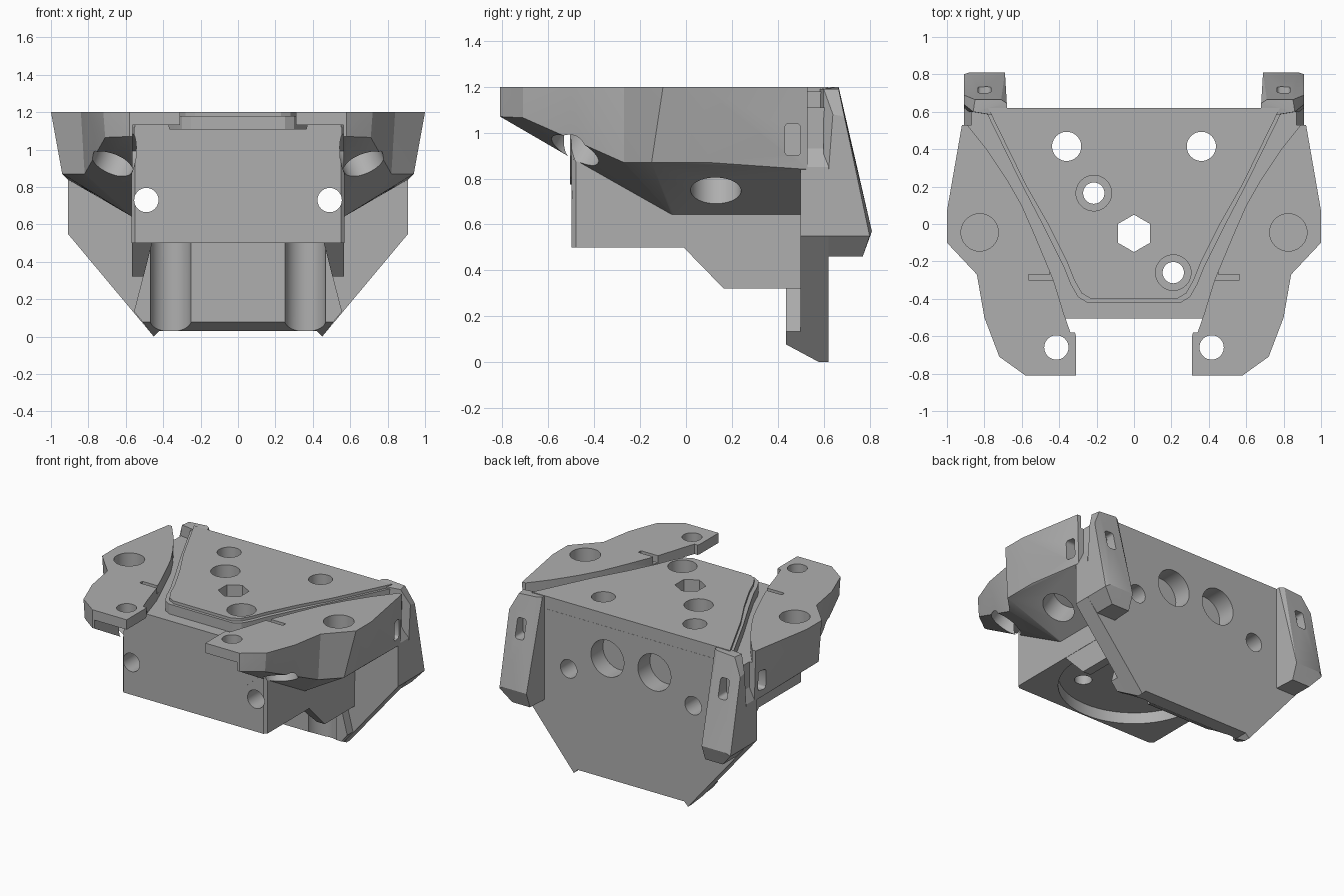
import bpy, bmesh, math
from mathutils import Vector

cube = bpy.data.objects.get("Cube")
if cube:
    bpy.data.objects.remove(cube)

grey = bpy.data.materials.new("plain grey")
grey.use_nodes = True
grey.diffuse_color = (0.43, 0.43, 0.43, 1)
grey.node_tree.nodes["Principled BSDF"].inputs["Base Color"].default_value = (0.43, 0.43, 0.43, 1)


def finish(bm, name):
    bmesh.ops.recalc_face_normals(bm, faces=bm.faces)
    mesh = bpy.data.meshes.new(name)
    bm.to_mesh(mesh)
    bm.free()
    mesh.materials.append(grey)
    ob = bpy.data.objects.new(name, mesh)
    bpy.context.scene.collection.objects.link(ob)
    return ob


def hull(name, pts, side=1):
    bm = bmesh.new()
    for x, y, z in pts:
        bm.verts.new((x * side, y, z))
    res = bmesh.ops.convex_hull(bm, input=bm.verts)
    loose = [v for v in res["geom_interior"] if isinstance(v, bmesh.types.BMVert)]
    bmesh.ops.delete(bm, geom=loose, context="VERTS")
    return finish(bm, name)


def prism(name, outline, lo, hi, axis="z"):
    place = {"z": lambda a, b, c: (a, b, c), "y": lambda a, b, c: (a, c, b),
             "x": lambda a, b, c: (c, a, b)}[axis]
    bm = bmesh.new()
    face = bm.faces.new([bm.verts.new(place(a, b, lo)) for a, b in outline])
    ext = bmesh.ops.extrude_face_region(bm, geom=[face])
    shift = Vector(place(0, 0, hi - lo))
    bmesh.ops.translate(bm, vec=shift, verts=[v for v in ext["geom"] if isinstance(v, bmesh.types.BMVert)])
    return finish(bm, name)


def rod(name, start, end, radius, sides=40):
    a, b = Vector(start), Vector(end)
    bm = bmesh.new()
    bmesh.ops.create_cone(bm, cap_ends=True, segments=sides, radius1=radius, radius2=radius,
                          depth=(b - a).length)
    rot = (b - a).to_track_quat("Z", "Y").to_matrix().to_4x4()
    bm.transform(rot)
    bmesh.ops.translate(bm, vec=(a + b) / 2, verts=bm.verts)
    return finish(bm, name)


def mirrored(half):
    return half + [(-x, y) for x, y in reversed(half)]


def slot_outline(a, b, half_width, half_height, corner=0.02):
    # upright slot with rounded corners
    pts = []
    for i in range(16):
        t = math.tau * (i + 0.5) / 16
        sa, sb = math.copysign(1, math.cos(t)), math.copysign(1, math.sin(t))
        pts.append((a + sa * (half_width - corner) + corner * math.cos(t),
                    b + sb * (half_height - corner) + corner * math.sin(t)))
    return pts


def combine(base, tools, operation):
    for tool in tools:
        tool.hide_render = True
        mod = base.modifiers.new(tool.name, "BOOLEAN")
        mod.operation, mod.solver, mod.object = operation, "EXACT", tool
    bpy.context.view_layer.update()
    graph = bpy.context.evaluated_depsgraph_get()
    mesh = bpy.data.meshes.new_from_object(base.evaluated_get(graph))
    base.modifiers.clear()
    base.data = mesh
    for tool in tools:
        bpy.data.objects.remove(tool)


# central block with a round recess below
body = prism("mount_body", mirrored([(0.55, -0.5), (0.57, -0.48), (0.57, 0.53)]), 0.5, 1.15)
combine(body, [rod("round_recess", (0, 0, 0.3), (0, 0, 0.58), 0.49, 64)], "DIFFERENCE")
adds = [prism("front_panel", mirrored([(0.3, 0.775), (0.42, 0.81), (0.52, 0.9), (0.555, 1.0), (0.555, 1.12)]),
              -0.505, -0.4, "y")]

# back plate and its thicker lower pad
plate = mirrored([(0.42, 0.03), (0.45, 0.0), (0.91, 0.55), (0.91, 0.85), (0.87, 0.93), (0.87, 1.185)])
adds.append(prism("back_plate", plate, 0.5, 0.62, "y"))
pad = mirrored([(0.42, 0.03), (0.45, 0.005), (0.556, 0.134), (0.46, 0.505)])
adds.append(prism("lower_pad", pad, 0.435, 0.55, "y"))

for s in (1, -1):
    # skirts with leaning inner faces
    skirt = [(-0.02, 0.51), (0.165, 0.32), (0.505, 0.32), (0.505, 0.51)]
    adds.append(hull("skirt", [(0.568, y, z) for y, z in skirt]
                     + [(0.505 if z < 0.4 else 0.457, y, z) for y, z in skirt], s))
    # wing: thin tip, front and rear halves
    tip = [(0.31, -0.81), (0.58, -0.81), (0.7, -0.71), (0.7, -0.3), (0.4, -0.3), (0.31, -0.6)]
    adds.append(hull("wing_tip", [(x, y, z) for x, y in tip for z in (1.13, 1.2)], s))
    adds.append(hull("wing_front", [
        (0.565, -0.81, 1.2), (0.58, -0.81, 1.2), (0.72, -0.71, 1.2), (0.8, -0.5, 1.2), (0.84, -0.27, 1.2),
        (0.565, -0.06, 1.2), (0.565, -0.81, 1.07), (0.58, -0.81, 1.07), (0.71, -0.71, 1.065),
        (0.82, -0.27, 0.87), (0.565, -0.5, 0.89), (0.565, -0.06, 0.64)], s))
    adds.append(hull("wing_rear", [
        (0.45, -0.27, 1.2), (0.84, -0.27, 1.2), (1, -0.1, 1.2), (1, 0.07, 1.2), (0.92, 0.25, 1.2),
        (0.92, 0.53, 1.2), (0.45, 0.53, 1.2), (0.82, -0.27, 0.87), (0.94, -0.15, 0.87), (0.94, 0.1, 0.87),
        (0.91, 0.53, 0.84), (0.565, -0.06, 0.64), (0.565, 0.42, 0.65), (0.565, 0.52, 0.64),
        (0.5, -0.06, 0.68), (0.5, 0.52, 0.68), (0.45, -0.27, 1.0)], s))
combine(body, adds, "UNION")

# sunken channel between the wings, sloping foot of the plate, clearance scoops
channel = mirrored([(0.34, -0.58), (0.375, -0.48), (0.43, -0.3), (0.53, -0.06), (0.6, 0.1),
                    (0.68, 0.24), (0.78, 0.39), (0.9, 0.54), (0.93, 0.58), (0.93, 0.7)])
cuts = [prism("channel", channel, 1.11, 1.3),
        prism("foot_slope", [(0.3, 0.15), (0.58, 0.0), (0.58, -0.1), (0.3, -0.1)], -1, 1, "x")]
for s in (1, -1):
    cuts.append(rod("scoop", (s * 0.36, 0.42, -0.1), (s * 0.36, 0.42, 0.52), 0.11))
combine(body, cuts, "DIFFERENCE")

# raised deck with a chamfered rim, and rear corner fins
deck = [(0.25, -0.42), (0.3, -0.39), (0.34, -0.32), (0.38, -0.22), (0.48, -0.02), (0.6, 0.21), (0.8, 0.619)]
adds = [prism("deck", mirrored(deck), 1.05, 1.18)]
rim = [(x - 0.02, y + (0.02 if y < 0 else 0)) for x, y in deck]
adds.append(prism("deck_top", mirrored(rim), 1.1, 1.2))
for s in (1, -1):
    adds.append(hull("rear_fin", [
        (0.68, 0.57, 1.19), (0.68, 0.645, 1.2), (0.71, 0.665, 1.2), (0.85, 0.665, 1.19), (0.86, 0.6, 1.19),
        (0.91, 0.64, 1.08), (0.91, 0.69, 1.07), (0.91, 0.6, 0.55), (0.91, 0.8, 0.55), (0.69, 0.81, 0.57),
        (0.88, 0.81, 0.57), (0.69, 0.77, 0.46), (0.83, 0.77, 0.46), (0.83, 0.6, 0.46), (0.68, 0.6, 0.46)], s))
combine(body, adds, "UNION")

# bores and slots
hexagon = [(0.1 * math.sin(math.tau * i / 6), -0.05 + 0.1 * math.cos(math.tau * i / 6)) for i in range(6)]
cuts = [prism("hex_bore", hexagon, 0.2, 1.4)]
for x, y in ((-0.215, 0.165), (0.21, -0.26)):
    cuts.append(rod("bolt_bore", (x, y, 0.2), (x, y, 1.4), 0.057))
    cuts.append(rod("bolt_head_bore", (x, y, 1.08), (x, y, 1.4), 0.095))
for s in (1, -1):
    cuts += [
        rod("deck_bore", (s * 0.36, 0.415, 0.2), (s * 0.36, 0.415, 1.4), 0.078),
        rod("tip_bore", (s * 0.415, -0.66, 0.9), (s * 0.415, -0.66, 1.4), 0.065),
        rod("wing_bore", (s * 0.825, -0.045, 1.08), (s * 0.825, -0.045, 1.4), 0.1),
        rod("long_bore", (s * 0.49, -0.9, 0.73), (s * 0.49, 0.9, 0.73), 0.065),
        rod("back_bore", (s * 0.185, 0.485, 0.885), (s * 0.185, 0.9, 0.885), 0.13),
    ]
    for centre, direction, radius in (((0.67, -0.48, 0.93), (0.36, -0.46, -0.81), 0.115),
                                      ((0.745, 0.13, 0.75), (0.54, 0, -0.84), 0.11)):
        c = Vector((centre[0] * s, centre[1], centre[2]))
        d = Vector((direction[0] * s, direction[1], direction[2])).normalized()
        cuts.append(rod("angled_bore", c - d * 0.16, c + d * 0.15, radius))
    cuts.append(prism("side_slot", slot_outline(0.465, 0.97, 0.035, 0.07), s * 0.83, s * 1.1, "x"))
    cuts.append(prism("fin_slot", slot_outline(s * 0.8, 0.97, 0.035, 0.07), 0.64, 0.9, "y"))
combine(body, cuts, "DIFFERENCE")

# smooth bores, keep edges sharp
bpy.ops.object.select_all(action="DESELECT")
body.select_set(True)
bpy.context.view_layer.objects.active = body
bpy.ops.object.shade_smooth_by_angle(angle=math.radians(25))
